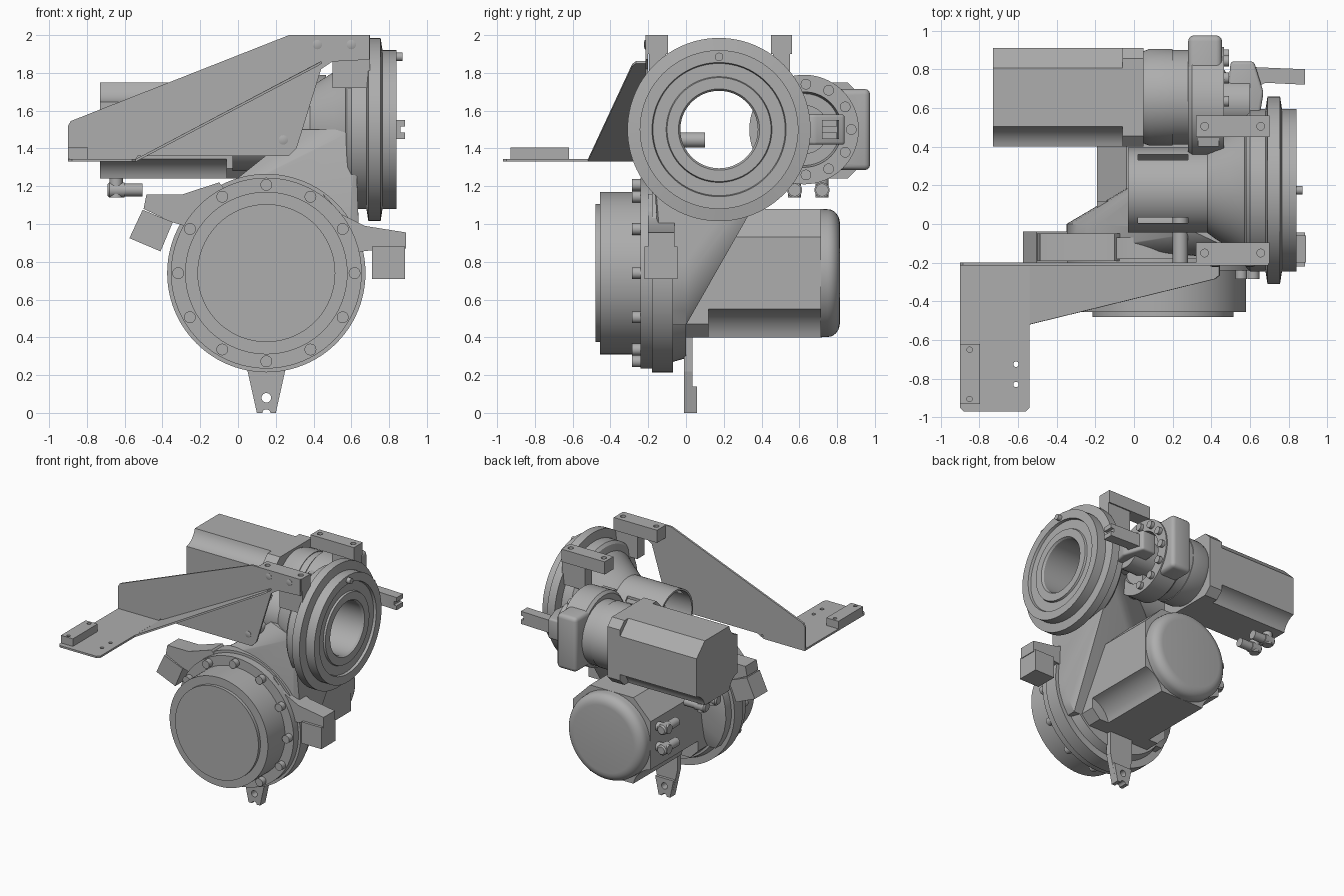
import bpy, bmesh, math
from math import cos, sin, pi, radians
from mathutils import Vector

cube = bpy.data.objects.get("Cube")
if cube:
    bpy.data.objects.remove(cube)

grey = bpy.data.materials.new("machined_grey")
grey.use_nodes = True
grey.diffuse_color = (0.42, 0.42, 0.42, 1)
grey.node_tree.nodes["Principled BSDF"].inputs["Base Color"].default_value = grey.diffuse_color
parts = []


def finish(name, bm):
    bmesh.ops.recalc_face_normals(bm, faces=bm.faces)
    mesh = bpy.data.meshes.new(name)
    bm.to_mesh(mesh)
    bm.free()
    mesh.materials.append(grey)
    ob = bpy.data.objects.new(name, mesh)
    bpy.context.collection.objects.link(ob)
    parts.append(ob)
    return ob


def place(axis, a, u, v):
    """Put along-axis value a and the two remaining coordinates in order."""
    return {"x": (a, u, v), "y": (u, a, v), "z": (u, v, a)}[axis]


def prism(name, pts, axis, lo, hi, bevel=0):
    bm = bmesh.new()
    rings = [[bm.verts.new(place(axis, a, *p)) for p in pts] for a in (lo, hi)]
    for ring in rings:
        bm.faces.new(ring)
    for i in range(len(pts)):
        j = (i + 1) % len(pts)
        bm.faces.new((rings[0][i], rings[0][j], rings[1][j], rings[1][i]))
    if bevel:
        bmesh.ops.recalc_face_normals(bm, faces=bm.faces)
        bmesh.ops.bevel(bm, geom=bm.edges[:], offset=bevel, segments=3, profile=0.5, affect="EDGES")
    return finish(name, bm)


def box(name, x, y, z, bevel=0):
    return prism(name, [(x[0], y[0]), (x[1], y[0]), (x[1], y[1]), (x[0], y[1])], "z", *z, bevel)


def lathe(name, profile, axis, centre, segs=64, closed=False):
    """Turn (along, radius) points round an axis; closed makes a hollow ring."""
    bm = bmesh.new()
    rings = [[bm.verts.new(place(axis, a, centre[0] + r * cos(2 * pi * i / segs),
                                 centre[1] + r * sin(2 * pi * i / segs)))
              for i in range(segs)] for a, r in profile]
    pairs = list(zip(rings, rings[1:]))
    if closed:
        pairs.append((rings[-1], rings[0]))
    else:
        bm.faces.new(rings[0])
        bm.faces.new(rings[-1])
    for a, b in pairs:
        for i in range(segs):
            j = (i + 1) % segs
            bm.faces.new((a[i], a[j], b[j], b[i]))
    return finish(name, bm)


def rod(name, axis, centre, r, lo, hi, segs=24):
    return lathe(name, [(lo, r), (hi, r)], axis, centre, segs)


def cut(ob, *cutters):
    for c in cutters:
        bpy.context.view_layer.objects.active = ob
        mod = ob.modifiers.new("cut", "BOOLEAN")
        mod.operation, mod.object, mod.solver = "DIFFERENCE", c, "EXACT"
        bpy.ops.object.modifier_apply(modifier=mod.name)
        parts.remove(c)
        bpy.data.objects.remove(c)


def motor_section(cu, cv, h, f, chamfered):
    """Square with corners that are either chamfered or scooped."""
    pts = []
    for k in range(4):
        steps = 1 if k in chamfered else 8
        for i in range(steps + 1):
            t = i / steps * pi / 2
            u, v = h - (h - f) * sin(t), h - (h - f) * cos(t)
            if k not in chamfered:
                line = i / steps
                u = 0.7 * u + 0.3 * (h - (h - f) * line)
                v = 0.7 * v + 0.3 * (f + (h - f) * line)
            else:
                u, v = (h, f) if i == 0 else (f, h)
            c, s = round(cos(k * pi / 2)), round(sin(k * pi / 2))
            pts.append((cu + c * u - s * v, cv + s * u + c * v))
    return pts


# Lower gearbox
LOW = (0.15, 0.74)
lathe("lower_gearbox", [(-0.48, 0.365), (-0.455, 0.365), (-0.455, 0.43), (-0.24, 0.43), (-0.24, 0.505),
                        (-0.18, 0.505), (-0.18, 0.525), (-0.07, 0.525), (-0.07, 0.47), (0, 0.45)], "y", LOW, 96)
for i in range(12):
    a = i * pi / 6
    rod("gearbox_bolt", "y", (LOW[0] + 0.467 * cos(a), LOW[1] + 0.467 * sin(a)), 0.031, -0.285, -0.2)

# Lower motor with domed end
prism("lower_motor_flange", motor_section(*LOW, 0.34, 0.27, (0, 1, 2, 3)), "y", -0.02, 0.12)
prism("lower_motor", motor_section(*LOW, 0.34, 0.19, (0, 1)), "y", 0.1, 0.715)
dome = [(0.71, 0.34), (0.75, 0.338)]
dome += [(0.75 + 0.065 * sin(t * pi / 12), 0.263 + 0.075 * cos(t * pi / 12)) for t in range(1, 7)]
lathe("lower_motor_cap", dome, "y", LOW)

# Upper motor and its gearbox
UP = (0.655, 1.495)
prism("upper_motor", motor_section(*UP, 0.255, 0.152, (0,)), "x", -0.73, 0.0)
prism("upper_motor_flange", motor_section(*UP, 0.255, 0.2, (0, 1, 2, 3)), "x", -0.06, 0.05)
lathe("upper_motor_adapter", [(0.04, 0.235), (0.08, 0.25), (0.2, 0.25), (0.2, 0.245), (0.3, 0.245)], "x", UP)
block = box("upper_gearbox_block", (0.28, 0.455), (0.42, 0.975), (1.285, 1.715), 0.03)
ring_c = (0.625, 1.5)
ring = lathe("upper_gearbox_flange", [(0.28, 0.27), (0.3, 0.29), (0.465, 0.29), (0.465, 0.2), (0.4, 0.19)], "x", ring_c)
cut(block, rod("cutter", "x", ring_c, 0.2, 0.4, 0.6))
for i in range(12):
    a = i * pi / 6
    p = (0.635 + 0.24 * cos(a), 1.5 + 0.24 * sin(a))
    if p[0] > 0.6:
        rod("flange_bolt", "x", p, 0.028, 0.45, 0.492)
rod("drive_hub", "x", ring_c, 0.13, 0.38, 0.6, 32)

# Cable plugs: stem out of the motor, then an elbow
for y in (0.575, 0.72):
    rod("upper_plug_stem", "z", (-0.645, y), 0.035, 1.14, 1.27)
    lathe("upper_plug", [(-0.69, 0.03), (-0.68, 0.04), (-0.6, 0.04), (-0.6, 0.034), (-0.505, 0.034)],
          "x", (y, 1.18), 24)
for z in (0.7, 0.86):
    rod("lower_plug_stem", "x", (0.62, z), 0.035, -0.29, -0.17)
    lathe("lower_plug", [(0.67, 0.03), (0.66, 0.04), (0.58, 0.04), (0.58, 0.034), (0.48, 0.034)],
          "y", (-0.25, z), 24)

# Hollow wrist: tube, flared body, stepped face ring
WR = (0.175, 1.5)
wrist = lathe("hollow_wrist", [(-0.03, 0.205), (-0.03, 0.22), (0.38, 0.22), (0.42, 0.25), (0.5, 0.3), (0.57, 0.35),
                               (0.58, 0.4), (0.6, 0.42), (0.68, 0.42), (0.69, 0.485), (0.755, 0.485), (0.765, 0.42),
                               (0.84, 0.42), (0.84, 0.355), (0.82, 0.35), (0.82, 0.28), (0.835, 0.275),
                               (0.835, 0.215), (0.82, 0.205)], "x", WR, 96, True)
cut(wrist, *[box("slot_cutter", (0.02, 0.28), (y - 0.014, y + 0.014), (1.5, 1.8)) for y in (0.02, 0.345)])
rod("index_pin", "x", (0.175, 1.885), 0.022, 0.82, 0.872)

# Cast neck joining the lower gearbox to the wrist, bored through
bm = bmesh.new()
for i in range(25):
    a = radians(-35 + i * 250 / 24)
    for y in (-0.12, 0.0):
        bm.verts.new((LOW[0] + 0.5 * cos(a), y, LOW[1] + 0.48 * sin(a)))
    b = radians(180 + i * 180 / 24)
    for x, r in ((0.32, 0.22), (0.62, 0.36)):
        bm.verts.new((x, WR[0] + r * cos(b), WR[1] + r * sin(b)))
hull = bmesh.ops.convex_hull(bm, input=bm.verts[:])
bmesh.ops.delete(bm, geom=list(set(hull["geom_interior"] + hull["geom_unused"])), context="VERTS")
cut(finish("cast_neck", bm), rod("bore_cutter", "x", WR, 0.21, -0.6, 1.0, 64))

# Arm from the wrist to the upper gearbox, and forked tab
prism("gearbox_arm", [(0.4, 1.3), (0.62, 1.25), (0.62, 1.75), (0.4, 1.72)], "x", 0.33, 0.44)
prism("wrist_side_arm", [(0.46, 0.45), (0.64, 0.5), (0.67, 0.68), (0.62, 0.84), (0.5, 0.84)], "z", 1.42, 1.58, 0.015)
tab = prism("forked_tab", [(0.58, 0.68), (0.68, 0.73), (0.885, 0.72), (0.885, 0.8), (0.64, 0.81), (0.55, 0.82)],
            "z", 1.45, 1.55)
cut(tab, box("fork_cutter", (0.86, 0.95), (0.6, 0.9), (1.485, 1.515)))

# Top mounting pads with webs down to the body
for y0 in (-0.205, 0.45):
    pad = box("top_pad", (0.32, 0.7), (y0, y0 + 0.11), (1.9, 2.0))
    cut(pad, *[rod("hole_cutter", "z", (x, y0 + 0.055), 0.02, 1.95, 2.1) for x in (0.365, 0.655)])
    box("pad_web", (0.5, 0.7), (y0 + 0.01, y0 + 0.1), (1.72, 1.91))

# Sheet bracket: upright, floor, sloped flange, end block
prism("bracket_upright", [(-0.9, 1.33), (-0.9, 1.52), (-0.885, 1.545), (0.27, 2.0), (0.695, 2.0), (0.695, 1.87),
                          (0.5, 1.86), (0.44, 1.82), (0.31, 1.4), (0.27, 1.36), (-0.53, 1.36), (-0.55, 1.33)],
      "y", -0.215, -0.2)
floor = prism("bracket_floor", [(-0.9, -0.2), (-0.9, -0.95), (-0.88, -0.97), (-0.56, -0.97), (-0.54, -0.95),
                                (-0.54, -0.2)], "z", 1.33, 1.345)
cut(floor, *[rod("hole_cutter", "z", (-0.61, y), 0.014, 1.2, 1.5) for y in (-0.725, -0.83)])
end = box("bracket_end_block", (-0.9, -0.795), (-0.93, -0.62), (1.34, 1.405))
cut(end, *[rod("hole_cutter", "z", (-0.85, y), 0.014, 1.37, 1.5) for y in (-0.65, -0.905)])
bm = bmesh.new()
corners = [(-0.54, -0.2, 1.33), (-0.54, -0.52, 1.33), (0.42, -0.285, 1.835), (0.445, -0.265, 1.85), (0.445, -0.2, 1.85)]
face = bm.faces.new([bm.verts.new(c) for c in corners])
ext = bmesh.ops.extrude_face_region(bm, geom=[face], use_keep_orig=True)
bmesh.ops.translate(bm, vec=(-0.005, 0, 0.012), verts=[v for v in ext["geom"] if isinstance(v, bmesh.types.BMVert)])
finish("bracket_sloped_flange", bm)
for p in ((0.42, 1.95), (0.6, 1.95), (0.24, 1.445)):
    lathe("bracket_bolt", [(-0.222, 0.013), (-0.218, 0.025), (-0.19, 0.025)], "y", p, 24)
rod("bracket_standoff", "y", (0.24, 1.445), 0.04, -0.2, 0.1)

# Side arms with stop blocks
prism("right_stop_arm", [(-0.5, 1.08), (-0.485, 1.155), (-0.3, 1.155), (-0.1, 1.22), (0.0, 1.1), (-0.25, 0.98), (-0.35, 1.01)],
      "y", -0.19, -0.05)
prism("right_stop_block", [(-0.505, 1.075), (-0.345, 1.01), (-0.41, 0.855), (-0.575, 0.925)], "y", -0.2, -0.04)
prism("left_stop_arm", [(0.45, 1.16), (0.55, 1.05), (0.67, 0.99), (0.89, 0.955), (0.89, 0.87), (0.7, 0.86), (0.55, 0.84)],
      "y", -0.2, -0.06)
box("left_stop_block", (0.71, 0.885), (-0.22, -0.045), (0.71, 0.88))

# Bottom lug with hole and notch
lug = prism("bottom_lug", [(0.05, 0.225), (0.1, 0.0), (0.2, 0.0), (0.25, 0.225)], "y", -0.01, 0.035)
foot = prism("lug_foot", [(0.07, 0.14), (0.1, 0.0), (0.2, 0.0), (0.23, 0.14)], "y", 0.03, 0.057)
for ob in (lug, foot):
    cut(ob, rod("hole_cutter", "y", (0.15, 0.08), 0.025, -0.1, 0.2),
        rod("notch_cutter", "y", (0.15, -0.003), 0.022, -0.1, 0.2))
box("lug_web", (0.05, 0.25), (-0.01, 0.035), (0.22, 0.42))

# Smooth the round surfaces, keep edges sharp
bpy.ops.object.select_all(action="DESELECT")
for ob in parts:
    ob.select_set(True)
bpy.context.view_layer.objects.active = parts[0]
bpy.ops.object.shade_smooth_by_angle(angle=radians(30))
